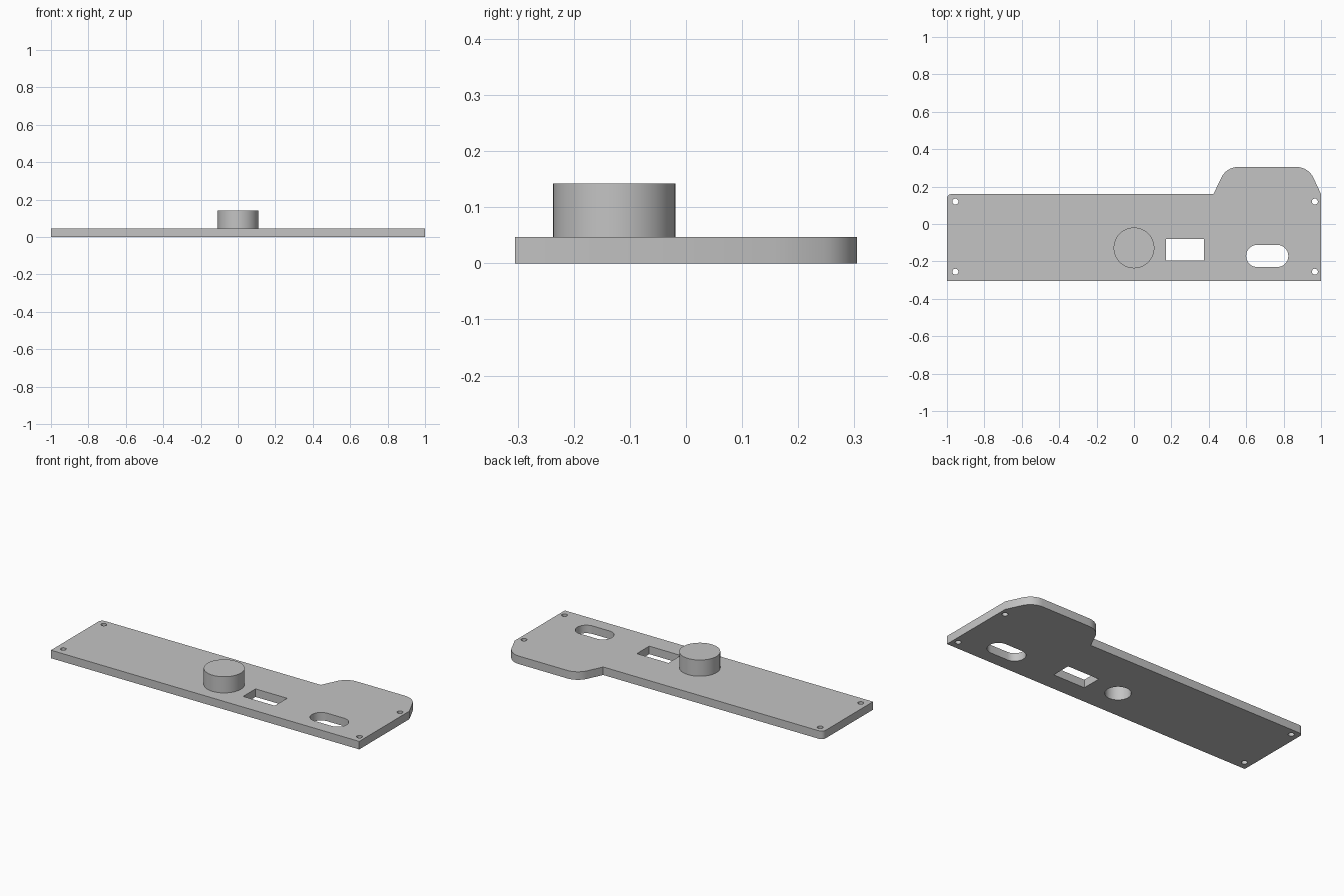
import bpy, bmesh, math
from mathutils import Vector

cube = bpy.data.objects.get("Cube")
if cube:
    bpy.data.objects.remove(cube, do_unlink=True)

THICK = 0.047
KNOB_Y = -0.128
SHAFT_R = 0.068

grey = bpy.data.materials.new("plain_grey")
grey.use_nodes = True
colour = (0.55, 0.55, 0.55, 1)
grey.diffuse_color = colour
grey.node_tree.nodes["Principled BSDF"].inputs["Base Color"].default_value = colour


def rounded(corners, steps=10):
    """Outline from (x, y, radius) corners, each filleted with an arc."""
    points = []
    for i, (x, y, r) in enumerate(corners):
        p = Vector((x, y))
        if r == 0:
            points.append(p)
            continue
        a = (Vector(corners[i - 1][:2]) - p).normalized()
        b = (Vector(corners[(i + 1) % len(corners)][:2]) - p).normalized()
        half = a.angle(b) / 2
        centre = p + (a + b).normalized() * (r / math.sin(half))
        start = p + a * (r / math.tan(half)) - centre
        end = p + b * (r / math.tan(half)) - centre
        sweep = math.atan2(start.x * end.y - start.y * end.x, start.dot(end))
        base = math.atan2(start.y, start.x)
        for k in range(steps + 1):
            t = base + sweep * k / steps
            points.append(centre + r * Vector((math.cos(t), math.sin(t))))
    return points


def circle(x, y, r, n):
    return [Vector((x + r * math.cos(2 * math.pi * k / n),
                    y + r * math.sin(2 * math.pi * k / n))) for k in range(n)]


def finish(name, bm):
    bmesh.ops.remove_doubles(bm, verts=bm.verts, dist=1e-5)
    bmesh.ops.recalc_face_normals(bm, faces=bm.faces)
    mesh = bpy.data.meshes.new(name)
    bm.to_mesh(mesh)
    bm.free()
    mesh.materials.append(grey)
    obj = bpy.data.objects.new(name, mesh)
    bpy.context.collection.objects.link(obj)
    bpy.ops.object.select_all(action='DESELECT')
    obj.select_set(True)
    bpy.context.view_layer.objects.active = obj
    bpy.ops.object.shade_smooth_by_angle(angle=math.radians(30))
    return obj


# Plate outline with the raised tab at the back, then its openings
loops = [rounded([(-1, -0.305, 0), (1, -0.305, 0), (1, 0.16, 0),
                  (0.932, 0.305, 0.1), (0.494, 0.305, 0.1),
                  (0.425, 0.16, 0), (-1, 0.16, 0.025)])]
loops.append(rounded([(0.17, -0.195, 0), (0.375, -0.195, 0),
                      (0.375, -0.08, 0), (0.17, -0.08, 0)]))
loops.append(rounded([(0.6, -0.23, 0.058), (0.825, -0.23, 0.058),
                      (0.825, -0.112, 0.058), (0.6, -0.112, 0.058)]))
loops.append(circle(0, KNOB_Y, SHAFT_R, 48))
for hx in (-0.955, 0.967):
    for hy in (-0.255, 0.12):
        loops.append(circle(hx, hy, 0.016, 24))

# Filled flat curve extruded to the plate thickness
curve = bpy.data.curves.new("plate_outline", 'CURVE')
curve.dimensions = '2D'
curve.fill_mode = 'BOTH'
curve.extrude = THICK / 2
for loop in loops:
    spline = curve.splines.new('POLY')
    spline.points.add(len(loop) - 1)
    for point, p in zip(spline.points, loop):
        point.co = (p.x, p.y, 0, 1)
    spline.use_cyclic_u = True
outline = bpy.data.objects.new("plate_outline", curve)
bpy.context.collection.objects.link(outline)
bpy.context.view_layer.update()
graph = bpy.context.evaluated_depsgraph_get()
bm = bmesh.new()
bm.from_mesh(outline.evaluated_get(graph).to_mesh())
bmesh.ops.translate(bm, verts=bm.verts, vec=(0, 0, THICK / 2))
bpy.data.objects.remove(outline, do_unlink=True)
finish("plate", bm)

# Knob turned from a profile, with a blind shaft hole underneath
bm = bmesh.new()
profile = [(0, 0.12), (SHAFT_R, 0.12), (SHAFT_R, THICK),
           (0.109, THICK), (0.109, 0.142), (0, 0.142)]
verts = [bm.verts.new((r, KNOB_Y, z)) for r, z in profile]
edges = [bm.edges.new(pair) for pair in zip(verts, verts[1:])]
bmesh.ops.spin(bm, geom=verts + edges, cent=(0, KNOB_Y, 0), axis=(0, 0, 1),
               angle=2 * math.pi, steps=48, use_merge=True)
finish("knob", bm)
